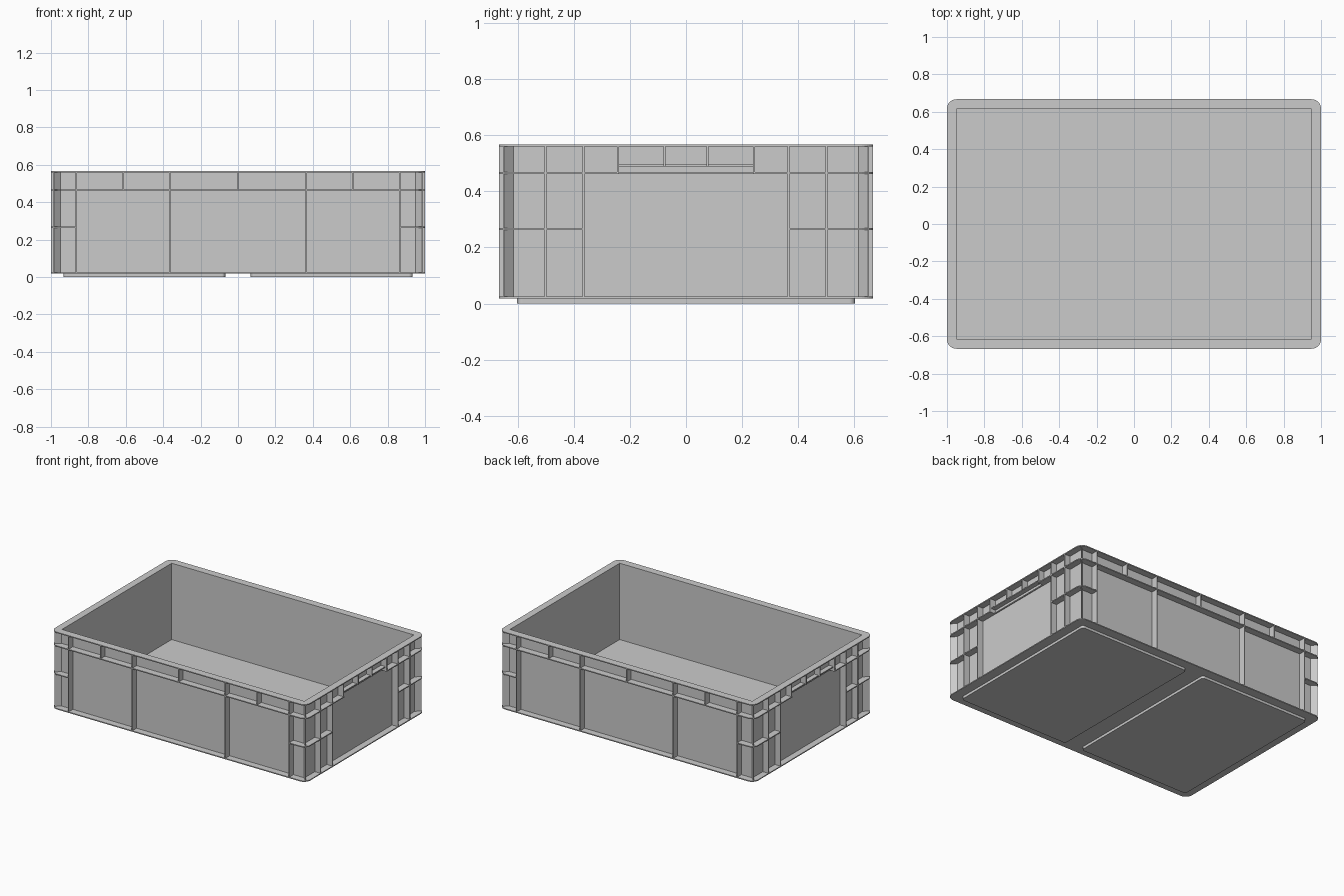
import bpy, bmesh
from math import sin, cos, pi

if "Cube" in bpy.data.objects:
    bpy.data.objects.remove(bpy.data.objects["Cube"])

X, Y, R = 1.0, 0.667, 0.05        # outer half sizes and corner radius
IX, IY = 0.95, 0.614              # cavity half sizes
WX, WY = IX + 0.005, IY + 0.005   # outer face of the wall
T = 0.007                         # thickness of flanges and ribs
Z0, Z_MID, Z_BAND, TOP = 0.018, 0.262, 0.462, 0.566


def arc(cx, cy, r, start, n=8):
    return [(cx + r * cos(start + pi / 2 * i / n),
             cy + r * sin(start + pi / 2 * i / n)) for i in range(n + 1)]


def rounded(x0, x1, y0, y1, r):
    return (arc(x1 - r, y1 - r, r, 0) + arc(x0 + r, y1 - r, r, pi / 2)
            + arc(x0 + r, y0 + r, r, pi) + arc(x1 - r, y0 + r, r, 1.5 * pi))


def rect(x0, x1, y0, y1):
    return [(x0, y0), (x1, y0), (x1, y1), (x0, y1)]


def finish(name, bm, mirror):
    bmesh.ops.remove_doubles(bm, verts=bm.verts, dist=1e-5)
    bmesh.ops.recalc_face_normals(bm, faces=bm.faces)
    me = bpy.data.meshes.new(name)
    bm.to_mesh(me)
    bm.free()
    ob = bpy.data.objects.new(name, me)
    bpy.context.collection.objects.link(ob)
    if mirror:
        m = ob.modifiers.new("mirror", 'MIRROR')
        m.use_axis = ['x' in mirror, 'y' in mirror, False]
        m.use_mirror_merge = False


def prism(name, pts, z0, z1, mirror=""):
    bm = bmesh.new()
    lo = [bm.verts.new((x, y, z0)) for x, y in pts]
    hi = [bm.verts.new((x, y, z1)) for x, y in pts]
    bm.faces.new(lo[::-1])
    bm.faces.new(hi)
    for i in range(len(pts)):
        j = (i + 1) % len(pts)
        bm.faces.new((lo[i], lo[j], hi[j], hi[i]))
    finish(name, bm, mirror)


def ring(name, outer, z0, z1):
    # frame between an outer outline and the rectangular cavity
    inner = [(max(-IX, min(IX, x)), max(-IY, min(IY, y))) for x, y in outer]
    bm = bmesh.new()
    loops = [[bm.verts.new((x, y, z)) for x, y in p]
             for p, z in ((outer, z0), (outer, z1), (inner, z1), (inner, z0))]
    n = len(outer)
    for k in range(4):
        a, b = loops[k], loops[(k + 1) % 4]
        for i in range(n):
            j = (i + 1) % n
            bm.faces.new((a[i], a[j], b[j], b[i]))
    finish(name, bm, "")


# Shell: base plate, walls, top rim
outline = rounded(-X, X, -Y, Y, R)
prism("base_plate", outline, Z0, Z0 + T)
ring("walls", rect(-WX, WX, -WY, WY), Z0 + T, TOP - T)
ring("top_rim", outline, TOP - T, TOP)

# Two raised pads under the base
prism("base_pad", rounded(0.068, 0.933, -0.602, 0.602, 0.02), 0, Z0, "x")

# Band flange, open in the middle of each end for the handle
G = 0.238
corner = arc(X - R, Y - R, R, 0)
half = [(X, G)] + corner + [(-x, y) for x, y in corner[::-1]]
half += [(-X, G), (-IX - .002, G), (-IX - .002, IY + .002),
         (IX + .002, IY + .002), (IX + .002, G)]
prism("band_flange", half, Z_BAND, Z_BAND + T, "y")

# Short flanges wrapping the corners at mid height
short = [(X, 0.366)] + corner + [(0.865, Y), (0.865, IY + .002),
                                 (IX + .002, IY + .002), (IX + .002, 0.366)]
prism("corner_flange", short, Z_MID, Z_MID + T, "xy")

# Diagonal ribs in the corners
d, c = T / 2 * 0.7071, 0.034
prism("corner_rib", [(IX + d + .002, IY - d + .002), (IX + c + d, IY + c + d * .2),
                     (IX + c + d * .2, IY + c + d), (IX - d + .002, IY + d + .002)],
      Z0 + T, TOP - T, "xy")

# Vertical ribs on the long sides
D = 0.001  # rib edge set just inside the flange edge
for x, z in ((0.865, Z0), (0.365, Z0), (0.613, Z_BAND), (0.0, Z_BAND)):
    prism("long_side_rib", rect(x - T / 2, x + T / 2, IY + .002, Y - D),
          z + T, TOP - T, "xy" if x else "y")

# Vertical ribs on the short sides
Z_GRIP = 0.489
for y, z in ((0.5, Z0), (0.366, Z0), (G + T / 2, Z_BAND), (0.077, Z_GRIP)):
    prism("short_side_rib", rect(IX + .002, X - D, y - T / 2, y + T / 2),
          z, TOP - T, "xy")

# Handle shelf and the narrow ledge below it
prism("handle_shelf", rect(IX + .002, X - 0.012, -G, G), Z_GRIP, Z_GRIP + T, "x")
prism("handle_ledge", rect(IX + .002, IX + 0.012, -G, G), Z_BAND, Z_BAND + T, "x")
